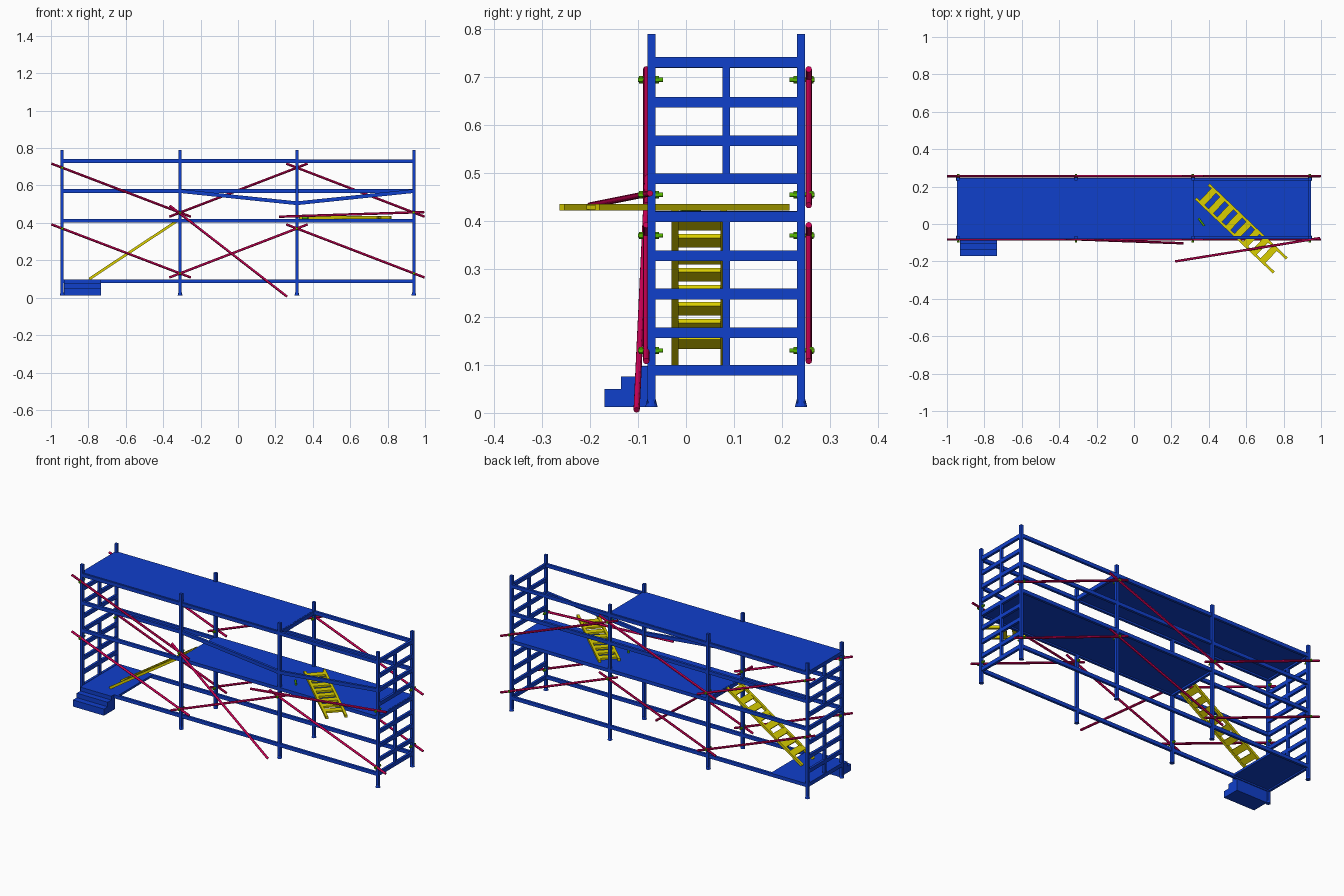
import bpy, bmesh, math
from mathutils import Vector, Matrix

if "Cube" in bpy.data.objects:
    bpy.data.objects.remove(bpy.data.objects["Cube"])


def material(name, rgb):
    m = bpy.data.materials.new(name)
    m.diffuse_color = (*rgb, 1)
    m.use_nodes = True
    m.node_tree.nodes["Principled BSDF"].inputs["Base Color"].default_value = m.diffuse_color
    return m


BLUE = material("blue_paint", (0.005, 0.05, 0.6))
PINK = material("crimson_paint", (0.6, 0.0, 0.09))
YELLOW = material("yellow_paint", (0.7, 0.62, 0.0))
GREEN = material("green_paint", (0.1, 0.5, 0.0))


def finish(name, bm, mat, smooth=False):
    me = bpy.data.meshes.new(name)
    bmesh.ops.recalc_face_normals(bm, faces=bm.faces)
    bm.to_mesh(me)
    bm.free()
    ob = bpy.data.objects.new(name, me)
    bpy.context.collection.objects.link(ob)
    me.materials.append(mat)
    if smooth:
        bpy.ops.object.select_all(action='DESELECT')
        ob.select_set(True)
        bpy.context.view_layer.objects.active = ob
        bpy.ops.object.shade_smooth_by_angle()
    return ob


def add_box(bm, lo, hi):
    lo, hi = Vector(lo), Vector(hi)
    mat = Matrix.Translation((lo + hi) / 2) @ Matrix.Diagonal((*(hi - lo), 1))
    bmesh.ops.create_cube(bm, size=1, matrix=mat)


def box(name, lo, hi, mat=BLUE):
    bm = bmesh.new()
    add_box(bm, lo, hi)
    return finish(name, bm, mat)


def add_rod(bm, a, b, r1, r2=None, sides=12):
    a, b = Vector(a), Vector(b)
    rot = (b - a).to_track_quat('Z', 'Y').to_matrix().to_4x4()
    bmesh.ops.create_cone(bm, cap_ends=True, segments=sides, radius1=r1,
                          radius2=r1 if r2 is None else r2, depth=(b - a).length,
                          matrix=Matrix.Translation((a + b) / 2) @ rot)


def beam(name, a, b, w, h):
    """Rectangular bar between two points in an xz plane."""
    a, b = Vector(a), Vector(b)
    bm = bmesh.new()
    n = (b - a).length / 2
    add_box(bm, (-n, -w / 2, -h / 2), (n, w / 2, h / 2))
    ang = -math.atan2(b.z - a.z, b.x - a.x)
    bm.transform(Matrix.Translation((a + b) / 2) @ Matrix.Rotation(ang, 4, 'Y'))
    return finish(name, bm, BLUE)


XS = (-0.94, -0.31, 0.315, 0.94)
YF, YB = -0.072, 0.24

# Upright posts with flared feet
for i, x in enumerate(XS):
    for side, y in (("front", YF), ("back", YB)):
        bm = bmesh.new()
        add_box(bm, (x - .008, y - .008, .02), (x + .008, y + .008, .79))
        add_rod(bm, (x, y, .012), (x, y, .028), .013, .009)
        finish(f"{side}_post_{i}", bm, BLUE)

# Long rails
for side, y in (("front", YF), ("back", YB)):
    for z in (.088, .411, .57, .73):
        end = XS[1] if side == "front" and z == .57 else XS[3]
        beam(f"{side}_rail_{z}", (XS[0], y, z), (end, y, z), .014, .02)

# Sagging front rail
beam("bent_rail_left", (XS[1], YF, .57), (XS[2], YF, .505), .014, .02)
beam("bent_rail_right", (XS[2], YF, .505), (XS[3], YF, .57), .014, .02)

# End frames: rungs and centre uprights
for side, x in (("left", XS[0]), ("right", XS[3])):
    bm = bmesh.new()
    for z in (.089, .167, .248, .328, .409, .488, .568, .648, .731):
        add_box(bm, (x - .007, YF, z - .011), (x + .007, YB, z + .011))
    for z0, z1 in ((.09, .405), (.488, .725)):
        add_box(bm, (x - .007, .076, z0), (x + .007, .092, z1))
    finish(f"{side}_end_frame", bm, BLUE)

# Decks with a crossbar under each inner edge
for name, x0, x1, top in (("lower", -.94, -.71, .098), ("middle", -.31, .94, .421),
                          ("upper", -.94, .315, .742)):
    box(f"{name}_deck", (x0, YF, top - .012), (x1, YB, top))
    xe = x0 if name == "middle" else x1
    if name != "lower":
        box(f"{name}_crossbar", (xe - .007, YF, top - .023), (xe + .007, YB, top - .001))

# Entry steps, extruded from a stair profile
profile = [(-.07, .012), (-.17, .012), (-.17, .05), (-.136, .05),
           (-.136, .076), (-.103, .076), (-.103, .098), (-.07, .098)]
bm = bmesh.new()
face = bm.faces.new([bm.verts.new((-.93, y, z)) for y, z in profile])
ext = bmesh.ops.extrude_face_region(bm, geom=[face])
bmesh.ops.translate(bm, vec=(.197, 0, 0),
                    verts=[v for v in ext["geom"] if isinstance(v, bmesh.types.BMVert)])
finish("entry_steps", bm, BLUE)


def brace(name, a, b):
    bm = bmesh.new()
    add_rod(bm, a, b, .0065)
    finish(name, bm, PINK, True)


def bolt(name, x, y, z, out):
    bm = bmesh.new()
    add_rod(bm, (x, y + out * .028, z), (x, y - out * .024, z), .0045)
    for d in (-.012, .022):
        add_rod(bm, (x, y + out * (d - .004), z), (x, y + out * (d + .004), z), .0075, sides=6)
    finish(name, bm, GREEN)


# Zigzag braces and their bolts on both faces
for side, y, post, out in (("front", -.083, YF, -1), ("back", .256, YB, 1)):
    for level, hi, lo in (("upper", .695, .455), ("lower", .37, .13)):
        for i in range(3):
            if side == "front" and level == "upper" and i > 0:
                continue
            z0, z1 = (hi, lo) if i % 2 == 0 else (lo, hi)
            a, b = Vector((XS[i], y, z0)), Vector((XS[i + 1], y, z1))
            d = (b - a) * .092
            brace(f"{side}_{level}_brace_{i}", a - d, b + d)
        for i, x in enumerate(XS):
            if (side, level, i) != ("front", "upper", 2):
                bolt(f"{side}_{level}_bolt_{i}", x, post, hi if i % 2 == 0 else lo, out)

# Loose braces hanging off the front, and the bolt dropped on the deck
brace("loose_brace_left", (-.365, -.08, .492), (.262, -.103, .006))
brace("loose_brace_right", (.22, -.2, .433), (.995, -.075, .458))
bm = bmesh.new()
add_rod(bm, (.345, .03, .426), (.375, -.01, .426), .005)
finish("dropped_bolt", bm, GREEN)


def ladder(name, matrix):
    """Ladder along +x from its foot, rungs across y."""
    bm = bmesh.new()
    for s in (-1, 1):
        add_box(bm, (0, s * .051 - .007, -.007), (.575, s * .051 + .007, .007))
    for i in range(8):
        x = .085 + i * .064
        add_box(bm, (x - .018, -.047, -.005), (x + .018, .047, .005))
    bm.transform(matrix)
    finish(name, bm, YELLOW)


# Standing ladder and fallen ladder
ladder("standing_ladder", Matrix.Translation((-.795, .028, .1))
       @ Matrix.Rotation(math.radians(-33.5), 4, 'Y'))
ladder("fallen_ladder", Matrix.Translation((.782, -.222, .429))
       @ Matrix.Rotation(math.radians(136.5), 4, 'Z'))
